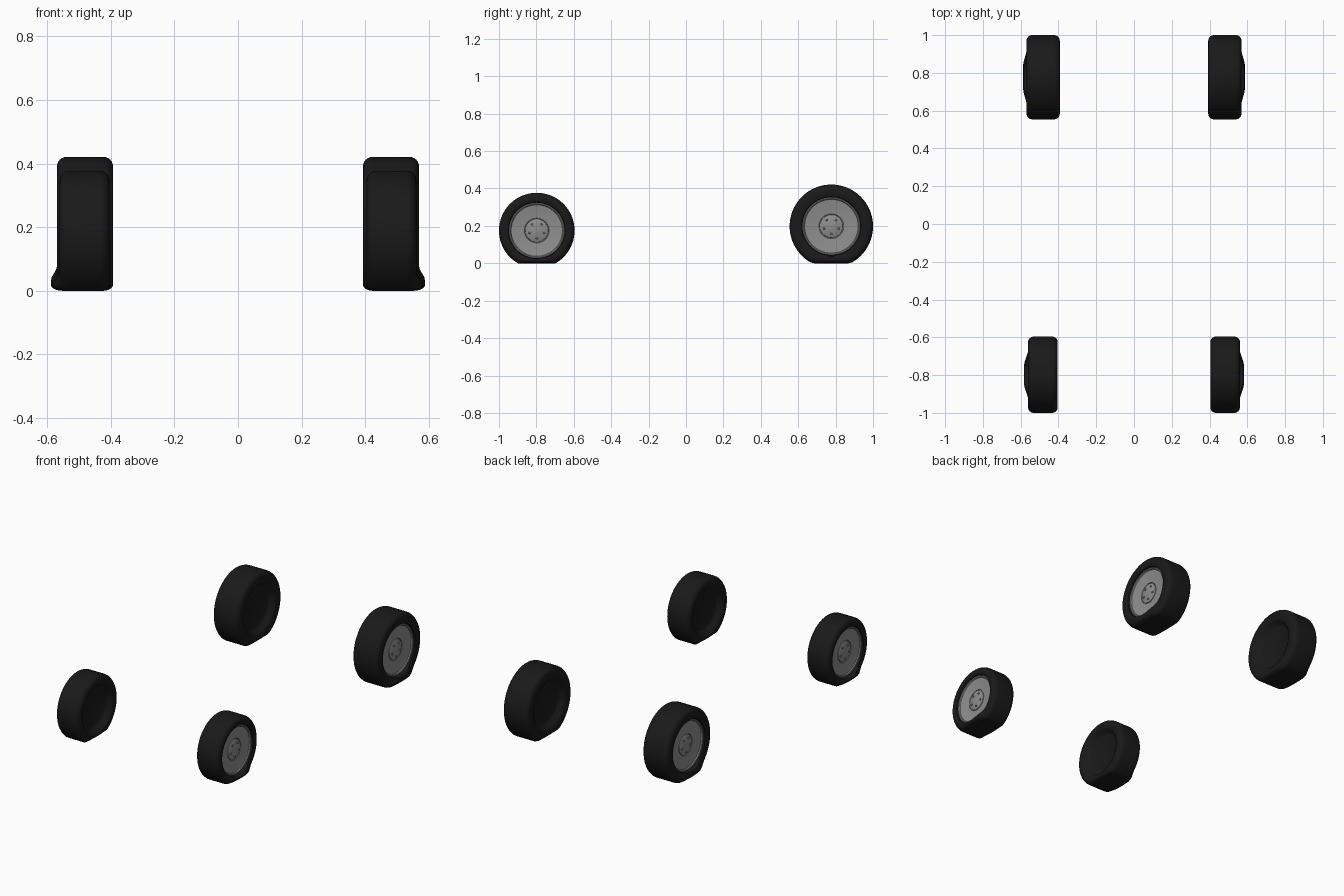
import bpy, bmesh
from math import sin, cos, pi, atan2, radians

if "Cube" in bpy.data.objects:
    bpy.data.objects.remove(bpy.data.objects["Cube"])

SEG = 72


def material(name, value):
    m = bpy.data.materials.new(name)
    m.diffuse_color = (value, value, value, 1)
    m.use_nodes = True
    m.node_tree.nodes["Principled BSDF"].inputs["Base Color"].default_value = m.diffuse_color
    return m


rubber = material("rubber", 0.01)
metal = material("rim_metal", 0.27)


def lathe(name, profile, side, cy, cz, mat, seg=SEG, warp=None):
    """Spin (x, radius) points, listed inner face to outer face, round the axle."""
    bm = bmesh.new()
    rings = []
    for x, r in profile:
        ring = []
        for j in range(1 if r == 0 else seg):
            a = 2 * pi * j / seg
            px, pr = warp(x, r, a) if warp else (x, r)
            ring.append(bm.verts.new((side * px, cy + pr * sin(a), cz + pr * cos(a))))
        rings.append(ring)
    for a, b in zip(rings, rings[1:]):
        for j in range(seg):
            k = (j + 1) % seg
            quad = [a[j % len(a)], b[j % len(b)], b[k % len(b)], a[k % len(a)]]
            quad = list(dict.fromkeys(quad))
            bm.faces.new(quad if side > 0 else quad[::-1])
    me = bpy.data.meshes.new(name)
    bm.to_mesh(me)
    bm.free()
    me.materials.append(mat)
    ob = bpy.data.objects.new(name, me)
    bpy.context.collection.objects.link(ob)
    bpy.context.view_layer.objects.active = ob
    bpy.ops.object.select_all(action='DESELECT')
    ob.select_set(True)
    bpy.ops.object.shade_smooth_by_angle(angle=radians(35))
    return ob


def wheel(tag, side, cy, R, h, rim, x0, x1, bulge):
    """R tyre radius, h axle height, rim rim radius, x0/x1 inner/outer tyre faces."""
    mid = (x0 + x1) / 2

    # loaded tyre: flat contact patch, outer sidewall bulging beside it
    def squash(x, r, a):
        d = abs(a - pi)
        if r > rim and d < pi / 3:
            limit = min(R, h / cos(d))
            r = rim + (r - rim) * (limit - rim) / (R - rim)
        t = min(1, max(0, (radians(48) - d) / radians(32)))
        w = t * t * (3 - 2 * t)
        if x > mid and r >= rim - 0.002:
            x += bulge * w * min(1, (x - mid) / (x1 - mid))
        return x, r

    c = 0.03
    shoulder = [(c * (1 - cos(k * pi / 12)), c * (1 - sin(k * pi / 12))) for k in range(7)]
    side_r = rim + 0.012
    tyre = [(x0 + 0.035, 0), (x0 + 0.035, rim * 0.8), (x0 + 0.03, rim * 0.86),
            (x0 + 0.008, rim * 0.96), (x0 + 0.002, rim + 0.004)]
    tyre += [(x0 + dx, R - dr) for dx, dr in shoulder]
    tyre += [(mid, R)]
    tyre += [(x1 - dx, R - dr) for dx, dr in reversed(shoulder)]
    tyre += [(x1 - 0.001, side_r), (x1 - 0.005, rim + 0.003), (x1 - 0.012, rim),
             (x1 - 0.03, rim - 0.003)]
    lathe(tag + "_tyre", tyre, side, cy, h, rubber, warp=squash)

    # shallow dished rim with rolled lip
    f = x1 - 0.014
    lathe(tag + "_rim", [(f - 0.012, rim), (f, rim), (f + 0.002, rim - 0.004),
                         (f, rim - 0.009), (f - 0.006, rim - 0.012),
                         (f - 0.012, 0.1), (f - 0.015, 0.066), (f - 0.019, 0.064),
                         (f - 0.019, 0.061)], side, cy, h, metal)
    # hub cap and bolts
    g = f - 0.012
    lathe(tag + "_hub", [(g - 0.007, 0.062), (g - 0.002, 0.061), (g, 0.058), (g, 0)],
          side, cy, h, metal)
    for k in range(5):
        a = 2 * pi * k / 5 + pi / 5
        lathe(tag + "_bolt", [(g - 0.001, 0.006), (g + 0.004, 0.006), (g + 0.006, 0.004),
                              (g + 0.006, 0)], side, cy + 0.042 * sin(a),
              h + 0.042 * cos(a), metal, seg=12)


for side, label in ((1, "right"), (-1, "left")):
    wheel("front_" + label, side, -0.798, 0.202, 0.175, 0.149, 0.404, 0.561, 0.021)
    wheel("rear_" + label, side, 0.777, 0.223, 0.198, 0.155, 0.393, 0.569, 0.019)
